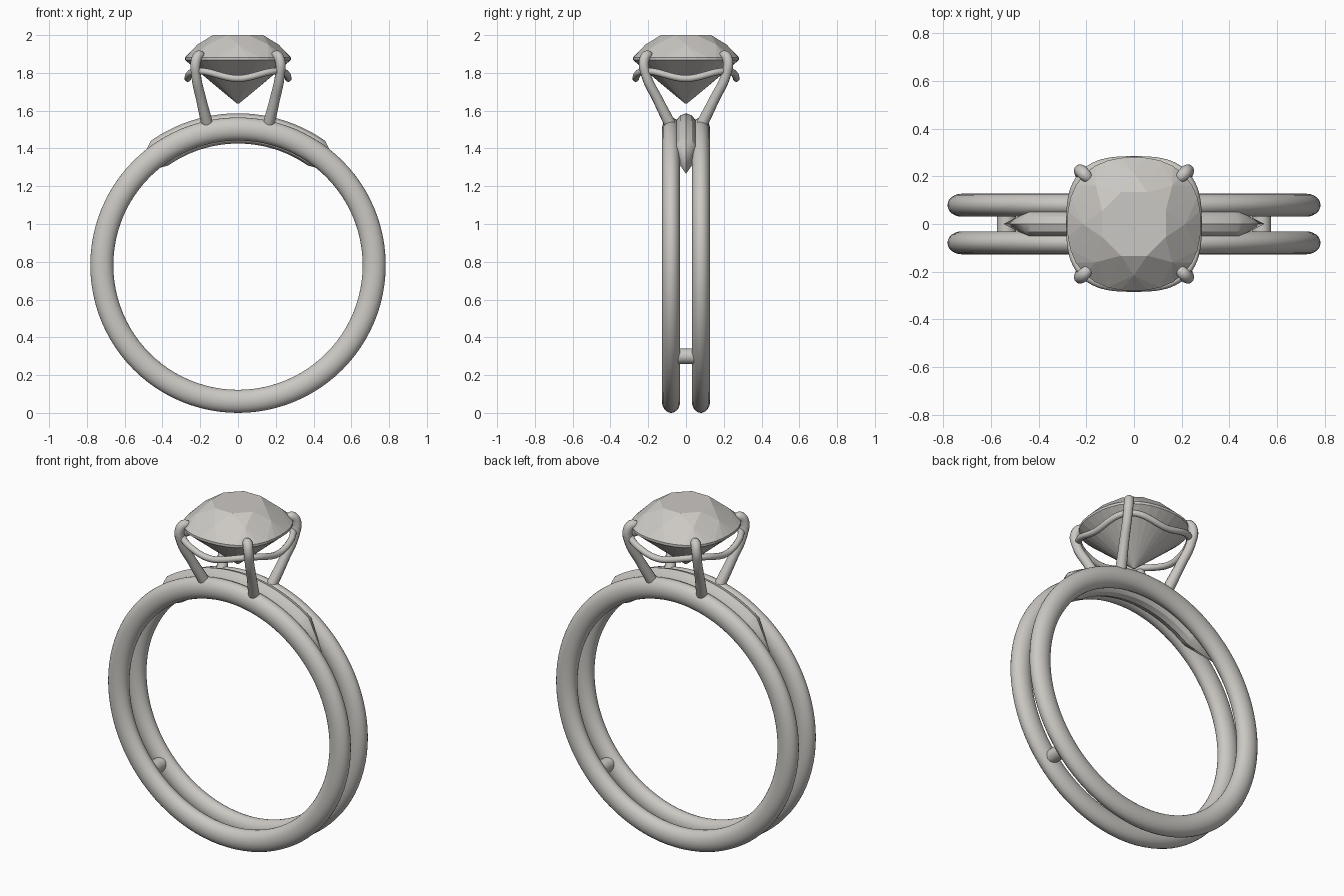
import bpy, bmesh
from math import sin, cos, pi, radians, tau
from mathutils import Vector

if "Cube" in bpy.data.objects:
    bpy.data.objects.remove(bpy.data.objects["Cube"])

metal = bpy.data.materials.new("pale_grey")
metal.use_nodes = True
GREY = (0.6, 0.58, 0.55, 1)
metal.diffuse_color = GREY
metal.node_tree.nodes["Principled BSDF"].inputs["Base Color"].default_value = GREY

CENTRE_Z = 0.782
BAND_R = 0.721
BAND_Y = 0.079


def finish(obj, name, smooth_angle=None):
    obj.name = name
    obj.data.materials.append(metal)
    if smooth_angle:
        bpy.ops.object.select_all(action="DESELECT")
        obj.select_set(True)
        bpy.context.view_layer.objects.active = obj
        bpy.ops.object.shade_smooth_by_angle(angle=radians(smooth_angle))


def from_bmesh(bm, name, smooth_angle=None):
    bmesh.ops.recalc_face_normals(bm, faces=bm.faces)
    mesh = bpy.data.meshes.new(name)
    bm.to_mesh(mesh)
    bm.free()
    obj = bpy.data.objects.new(name, mesh)
    bpy.context.collection.objects.link(obj)
    finish(obj, name, smooth_angle)


def wire(name, points, radii, thickness, closed=False):
    curve = bpy.data.curves.new(name, "CURVE")
    curve.dimensions = "3D"
    curve.bevel_depth = thickness
    curve.bevel_resolution = 4
    curve.use_fill_caps = True
    curve.resolution_u = 8
    spline = curve.splines.new("BEZIER")
    spline.bezier_points.add(len(points) - 1)
    for bp, co, r in zip(spline.bezier_points, points, radii):
        bp.co = co
        bp.radius = r
        bp.handle_left_type = bp.handle_right_type = "AUTO"
    spline.use_cyclic_u = closed
    obj = bpy.data.objects.new(name, curve)
    bpy.context.collection.objects.link(obj)
    bpy.ops.object.select_all(action="DESELECT")
    obj.select_set(True)
    bpy.context.view_layer.objects.active = obj
    bpy.ops.object.convert(target="MESH")
    finish(bpy.context.object, name, 60)


def cushion(radius, angle, power=2.35):
    """Point on a rounded square."""
    c, s = cos(angle), sin(angle)
    k = radius / (abs(c) ** power + abs(s) ** power) ** (1 / power)
    return k * c, k * s


# Twin bands
for side, y in (("front", -BAND_Y), ("back", BAND_Y)):
    bpy.ops.mesh.primitive_torus_add(
        major_radius=BAND_R, minor_radius=0.061, major_segments=96,
        minor_segments=24, location=(0, y, CENTRE_Z), rotation=(pi / 2, 0, 0))
    band = bpy.context.object
    band.scale.z = 0.79
    finish(band, side + "_band", 60)

# Bars joining the bands low down
for side, x in (("left", 0.535), ("right", -0.535)):
    bpy.ops.mesh.primitive_cylinder_add(
        vertices=24, radius=0.04, depth=0.14, location=(x, 0, 0.3),
        rotation=(pi / 2, 0, 0))
    finish(bpy.context.object, side + "_bar", 40)

# Curved bridge between the bands, pointed at both ends
bm = bmesh.new()
SIDES, STEPS, SPAN = 12, 32, radians(35)
loops = []
for i in range(STEPS + 1):
    a = -SPAN + 2 * SPAN * i / STEPS
    loop = []
    for j in range(SIDES):
        t = tau * j / SIDES
        r = 0.724 + 0.08 * cos(t)
        loop.append(bm.verts.new((r * sin(a), 0.062 * sin(t), CENTRE_Z + r * cos(a))))
    loops.append(loop)
for a, b in zip(loops, loops[1:]):
    for j in range(SIDES):
        k = (j + 1) % SIDES
        bm.faces.new((a[j], a[k], b[k], b[j]))
for loop, sign in ((loops[0], -1), (loops[-1], 1)):
    a = sign * radians(48.5)
    tip = bm.verts.new((0.73 * sin(a), 0, CENTRE_Z + 0.73 * cos(a)))
    for j in range(SIDES):
        bm.faces.new((loop[j], loop[(j + 1) % SIDES], tip))
from_bmesh(bm, "bridge", 32)

# Four prongs hooked over the stone
PRONG = [(0.163, 0.085, 1.53), (0.195, 0.15, 1.66), (0.222, 0.212, 1.79),
         (0.222, 0.222, 1.865), (0.206, 0.206, 1.892), (0.186, 0.186, 1.884),
         (0.18, 0.18, 1.878)]
for fb, sy in (("front", -1), ("back", 1)):
    for lr, sx in (("left", 1), ("right", -1)):
        wire(f"{fb}_{lr}_prong", [(sx * x, sy * y, z) for x, y, z in PRONG],
             (1.15, 1, 0.95, 1, 1, 0.75, 0.3), 0.027)

# Rail dipping between the prongs
rail = []
for i in range(32):
    a = tau * i / 32
    x, y = cushion(0.266, a, 2.9)
    rail.append((x, y, 1.79 - 0.02 * cos(4 * a)))
wire("rail", rail, [1] * len(rail), 0.018, closed=True)

# Faceted cushion stone: (radius, height, corners, angle offset in corner steps)
bm = bmesh.new()
for radius, z, count, shift in ((0.14, 2.0, 8, 0.5), (0.215, 1.95, 8, 0),
                                (0.28, 1.882, 32, 0), (0.28, 1.868, 32, 0),
                                (0.135, 1.745, 8, 0), (0.005, 1.637, 8, 0.5)):
    for i in range(count):
        x, y = cushion(radius, tau * (i + shift) / count)
        bm.verts.new((x, y, z))
bmesh.ops.convex_hull(bm, input=bm.verts)
bmesh.ops.dissolve_limit(bm, angle_limit=radians(1), verts=bm.verts, edges=bm.edges)
from_bmesh(bm, "stone")
